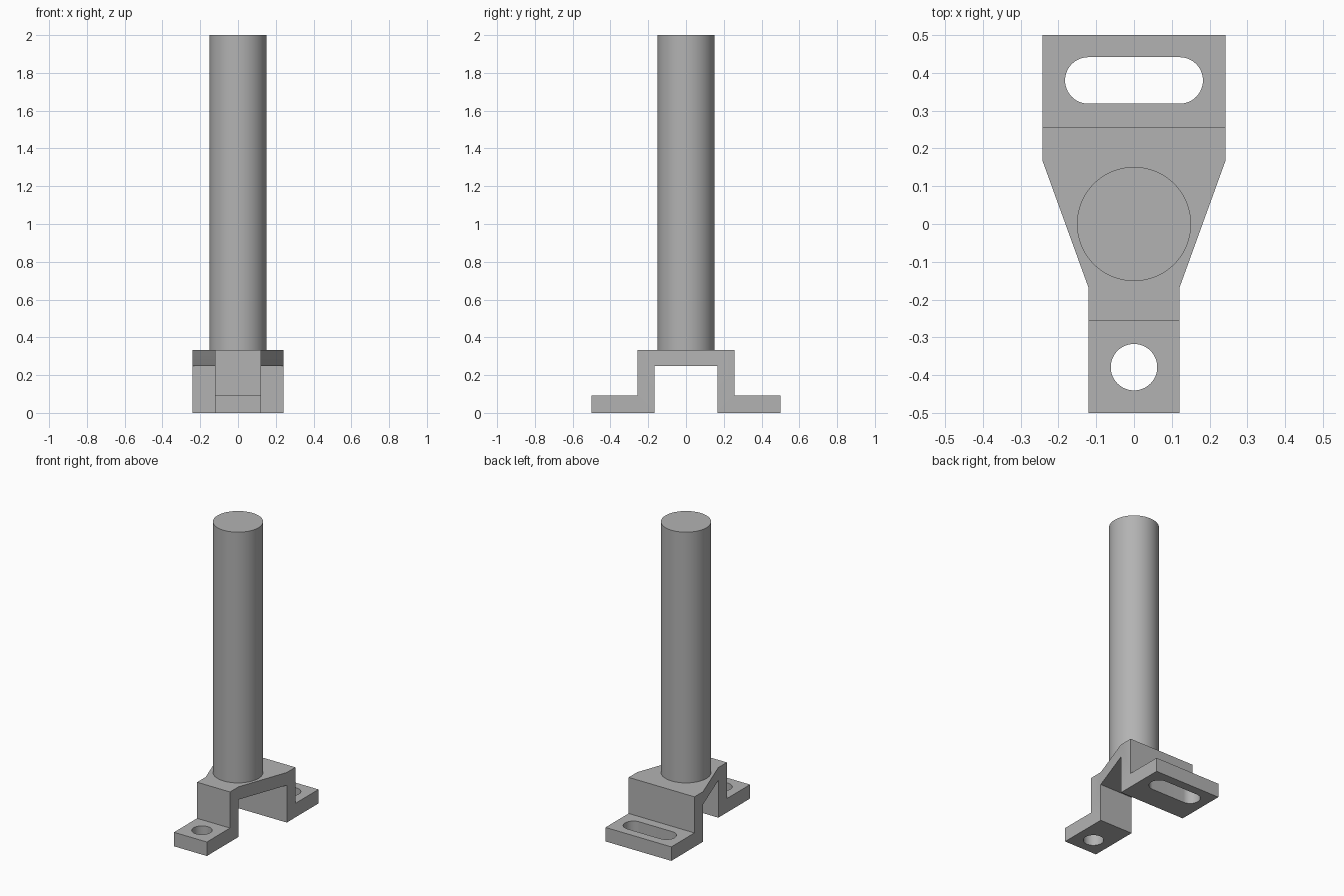
import bpy, bmesh
from math import sin, cos, pi
from mathutils import Vector

cube = bpy.data.objects.get("Cube")
if cube:
    bpy.data.objects.remove(cube, do_unlink=True)

steel = bpy.data.materials.new("plain_grey")
steel.use_nodes = True
GREY = (0.45, 0.45, 0.45, 1)
steel.diffuse_color = GREY
steel.node_tree.nodes["Principled BSDF"].inputs["Base Color"].default_value = GREY


def prism(name, points, direction):
    """Extrude a closed outline of 3D points along a direction."""
    bm = bmesh.new()
    face = bm.faces.new([bm.verts.new(p) for p in points])
    ext = bmesh.ops.extrude_face_region(bm, geom=[face])
    moved = [v for v in ext["geom"] if isinstance(v, bmesh.types.BMVert)]
    bmesh.ops.translate(bm, verts=moved, vec=Vector(direction))
    bmesh.ops.recalc_face_normals(bm, faces=bm.faces)
    mesh = bpy.data.meshes.new(name)
    bm.to_mesh(mesh)
    bm.free()
    mesh.materials.append(steel)
    obj = bpy.data.objects.new(name, mesh)
    bpy.context.collection.objects.link(obj)
    return obj


def slot_outline(half, y, r, steps=32):
    """Rounded slot, or a plain circle when half is zero."""
    pts = []
    for side in (1, -1):
        for i in range(steps + 1 if half else steps):
            a = -side * pi / 2 + pi * i / steps
            pts.append((side * half + r * cos(a), y + r * sin(a), -0.1))
    return pts


def activate(obj):
    bpy.ops.object.select_all(action="DESELECT")
    obj.select_set(True)
    bpy.context.view_layer.objects.active = obj


def boolean(obj, cutter, operation):
    cutter.hide_render = True
    mod = obj.modifiers.new("cut", "BOOLEAN")
    mod.object, mod.operation, mod.solver = cutter, operation, "EXACT"
    activate(obj)
    bpy.ops.object.modifier_apply(modifier=mod.name)
    bpy.data.objects.remove(cutter, do_unlink=True)


# Stepped bracket: side profile, trimmed to the tapered plan
IN, OUT, END = 0.167, 0.257, 0.5
FLANGE, UNDER, TOP = 0.093, 0.248, 0.333
half = [(IN, UNDER), (IN, 0), (END, 0), (END, FLANGE), (OUT, FLANGE), (OUT, TOP)]
profile = half + [(-y, z) for y, z in reversed(half)]
bracket = prism("bracket", [(-0.3, y, z) for y, z in profile], (0.6, 0, 0))

NARROW, WIDE = 0.121, 0.242
edge = [(NARROW, -0.6), (NARROW, -IN), (WIDE, IN), (WIDE, 0.6)]
plan = edge + [(-x, y) for x, y in reversed(edge)]
boolean(bracket, prism("plan_cutter", [(x, y, -0.1) for x, y in plan], (0, 0, 0.6)), "INTERSECT")

# Mounting holes: round at the front, long slot at the back
for name, length, y in (("hole_cutter", 0, -0.379), ("slot_cutter", 0.121, 0.38)):
    boolean(bracket, prism(name, slot_outline(length, y, 0.0615), (0, 0, 0.25)), "DIFFERENCE")

# Upright post standing on the bracket
bpy.ops.mesh.primitive_cylinder_add(vertices=96, radius=0.151, depth=2 - TOP,
                                    location=(0, 0, (2 + TOP) / 2))
post = bpy.context.object
post.name = "post"
post.data.materials.append(steel)

for obj in (bracket, post):
    activate(obj)
    bpy.ops.object.shade_smooth_by_angle(angle=pi / 6)
